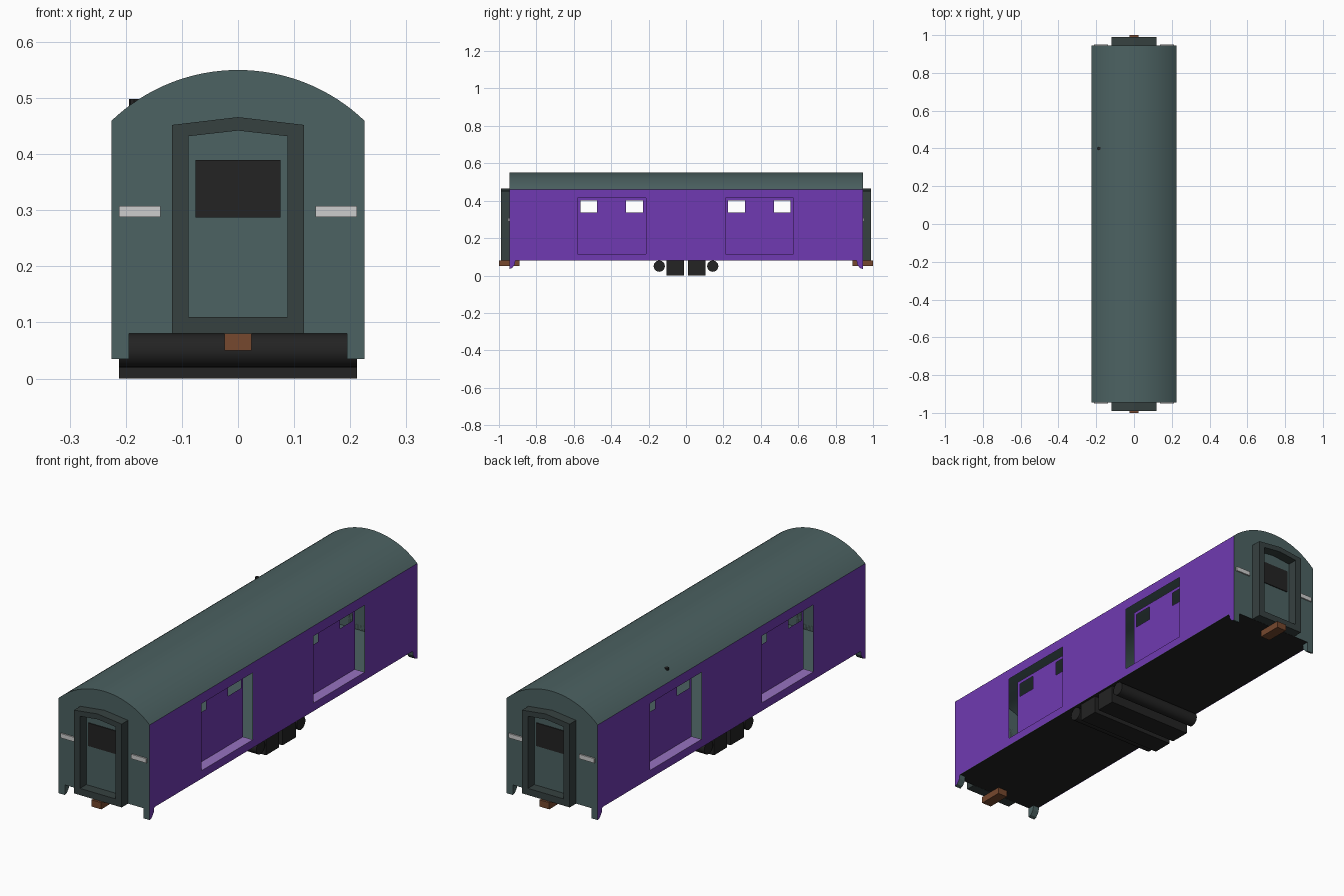
import bpy, bmesh, math

if "Cube" in bpy.data.objects:
    bpy.data.objects.remove(bpy.data.objects["Cube"])


def lin(c):
    c /= 255
    return c / 12.92 if c <= 0.04045 else ((c + 0.055) / 1.055) ** 2.4


def mat(name, r, g, b):
    m = bpy.data.materials.new(name)
    m.diffuse_color = (lin(r), lin(g), lin(b), 1)
    m.use_nodes = True
    m.node_tree.nodes["Principled BSDF"].inputs["Base Color"].default_value = m.diffuse_color
    return m


PURPLE = mat("purple paint", 112, 58, 178)
GREEN = mat("grey green paint", 76, 98, 98)
DARK = mat("dark grey green", 54, 65, 64)
BLACK = mat("black", 35, 35, 35)
BROWN = mat("rust brown", 118, 72, 46)
GREY = mat("light grey", 205, 205, 205)
LILAC = mat("pale purple", 150, 114, 192)

W, L = 0.225, 0.945            # half width and half length of the body
FLOOR, EAVE, TOP = 0.08, 0.46, 0.55
DOORS = [(-0.58, -0.215), (0.21, 0.575)]
DZ = (0.115, 0.415)
RECESS = 0.05


def finish(bm, name, mats, rule=None, smooth=False, fix=True):
    bmesh.ops.remove_doubles(bm, verts=bm.verts, dist=1e-5)
    if fix:
        bmesh.ops.recalc_face_normals(bm, faces=bm.faces)
    bm.normal_update()
    if rule:
        for f in bm.faces:
            f.material_index = rule(f)
    me = bpy.data.meshes.new(name)
    bm.to_mesh(me)
    bm.free()
    for m in mats:
        me.materials.append(m)
    ob = bpy.data.objects.new(name, me)
    bpy.context.collection.objects.link(ob)
    if smooth:
        bpy.ops.object.select_all(action='DESELECT')
        ob.select_set(True)
        bpy.context.view_layer.objects.active = ob
        bpy.ops.object.shade_smooth_by_angle(angle=math.radians(30))
    return ob


def box(name, m, x, y, z, rule=None):
    bm = bmesh.new()
    bmesh.ops.create_cube(bm, size=1)
    for v in bm.verts:
        v.co = [a[0] + (c + 0.5) * (a[1] - a[0]) for a, c in zip((x, y, z), v.co)]
    return finish(bm, name, m if isinstance(m, list) else [m], rule)


def cylinder(name, m, loc, r, depth, axis, n=24):
    bm = bmesh.new()
    bmesh.ops.create_cone(bm, cap_ends=True, segments=n, radius1=r, radius2=r, depth=depth)
    for v in bm.verts:
        x, y, z = v.co
        if axis == 'x':
            x, y, z = z, x, y
        v.co = (x + loc[0], y + loc[1], z + loc[2])
    return finish(bm, name, [m], smooth=True)


def panel(name, m, x, ys, zs, is_hole, side):
    """Flat sheet facing sideways, cut into a grid with some cells left open."""
    bm = bmesh.new()
    for y0, y1 in zip(ys, ys[1:]):
        for z0, z1 in zip(zs, zs[1:]):
            if is_hole((y0 + y1) / 2, (z0 + z1) / 2):
                continue
            pts = [(x, y0, z0), (x, y1, z0), (x, y1, z1), (x, y0, z1)]
            bm.faces.new([bm.verts.new(p) for p in pts[::side]])
    return finish(bm, name, [m], fix=False)


def in_door(y, z):
    return DZ[0] < z < DZ[1] and any(a < y < b for a, b in DOORS)


# Curved roof
R = (W * W + (TOP - EAVE) ** 2) / (2 * (TOP - EAVE))
HALF = math.asin(W / R)
arc = []
for i in range(33):
    a = HALF * (1 - i / 16)
    arc.append((R * math.sin(a), TOP - R + R * math.cos(a)))
bm = bmesh.new()
for (x0, z0), (x1, z1) in zip(arc, arc[1:]):
    bm.faces.new([bm.verts.new(p) for p in
                  [(x0, -L, z0), (x0, L, z0), (x1, L, z1), (x1, -L, z1)]])
finish(bm, "roof", [GREEN], smooth=True, fix=False)
cylinder("roof_vent", BLACK, (-0.185, 0.4, 0.491), 0.009, 0.014, 'z', 8)

# Side walls, linings, sliding doors and sills
wall_ys = [-L] + [y for d in DOORS for y in d] + [L]
wall_zs = [FLOOR, DZ[0], DZ[1], EAVE]
for s, tag in ((1, "right"), (-1, "left")):
    panel(f"side_wall_{tag}", PURPLE, s * W, wall_ys, wall_zs, in_door, s)
    panel(f"wall_lining_{tag}", GREEN, s * (W - 0.002), wall_ys, wall_zs, in_door, -s)
    for k, (a, b) in enumerate(DOORS):
        panes = [(a + 0.015, a + 0.105), (b - 0.105, b - 0.015)]
        panel(f"baggage_door_{tag}_{k}", PURPLE, s * (W - RECESS),
              [a, *panes[0], *panes[1], b], [DZ[0], 0.337, 0.40, DZ[1]],
              lambda y, z: 0.337 < z < 0.40 and any(p < y < q for p, q in panes), s)
        xs = sorted((s * (W - RECESS), s * (W - 0.001)))
        box(f"door_sill_{tag}_{k}", LILAC, xs, (a, b), (DZ[0] - 0.004, DZ[0]))

# Floor, black underneath
box("floor", [BLACK, GREEN], (-W + 0.003, W - 0.003), (-L + 0.001, L - 0.001),
    (FLOOR, FLOOR + 0.006), lambda f: int(f.normal.z > 0.5))


def pentagon(hw, z0, z1, peak):
    return [(-hw, z0), (hw, z0), (hw, z1), (0, peak), (-hw, z1)]


outer = pentagon(0.118, 0.08, 0.452, 0.466)
inner = pentagon(0.088, 0.11, 0.432, 0.442)

for s, tag in ((-1, "front"), (1, "back")):
    # End wall with arched top
    bm = bmesh.new()
    pts = [(-W, FLOOR), (W, FLOOR)] + arc
    bm.faces.new([bm.verts.new((x, s * L, z)) for x, z in pts[::-s]])
    finish(bm, f"end_wall_{tag}", [GREEN], fix=False)

    # Gangway frame: a pentagonal tube around the end door
    bm = bmesh.new()
    rings = [[bm.verts.new((x, y, z)) for x, z in prof] for prof, y in
             ((outer, s * L), (outer, s * 0.99), (inner, s * 0.99), (inner, s * L))]
    for r0, r1 in zip(rings, rings[1:] + rings[:1]):
        for i in range(5):
            j = (i + 1) % 5
            bm.faces.new((r0[i], r0[j], r1[j], r1[i]))
    finish(bm, f"gangway_frame_{tag}", [DARK])

    def span(a, b):
        return sorted((s * a, s * b))

    # Door window, light grey plates, coupler
    box(f"end_door_window_{tag}", BLACK, (-0.076, 0.076), span(L, L + 0.004), (0.287, 0.39))
    box(f"coupler_{tag}", BROWN, (-0.024, 0.024), span(0.89, 1.0), (0.05, 0.08))
    for t, side in ((1, "right"), (-1, "left")):
        xs = sorted((t * 0.138, t * 0.212))
        box(f"end_plate_{tag}_{side}", GREY, xs, span(L, L + 0.006), (0.288, 0.308))

        # Tapered corner step, purple on the outside
        bm = bmesh.new()
        prof = [(0.945, 0.08), (0.945, 0.035), (0.93, 0.04), (0.915, 0.06), (0.912, 0.08)]
        f = bm.faces.new([bm.verts.new((t * 0.194, s * y, z)) for y, z in prof])
        ext = bmesh.ops.extrude_face_region(bm, geom=[f])
        for v in ext["geom"]:
            if isinstance(v, bmesh.types.BMVert):
                v.co.x = t * W
        finish(bm, f"corner_step_{tag}_{side}", [GREEN, PURPLE],
               lambda f, t=t: int(f.normal.x * t > 0.9))

    # Underfloor equipment box and tank
    box(f"underfloor_box_{tag}", BLACK, (-0.212, 0.212), span(0.012, 0.105), (0, 0.08))
    cylinder(f"underfloor_tank_{tag}", BLACK, (0, s * 0.143, 0.05), 0.03, 0.424, 'x')
